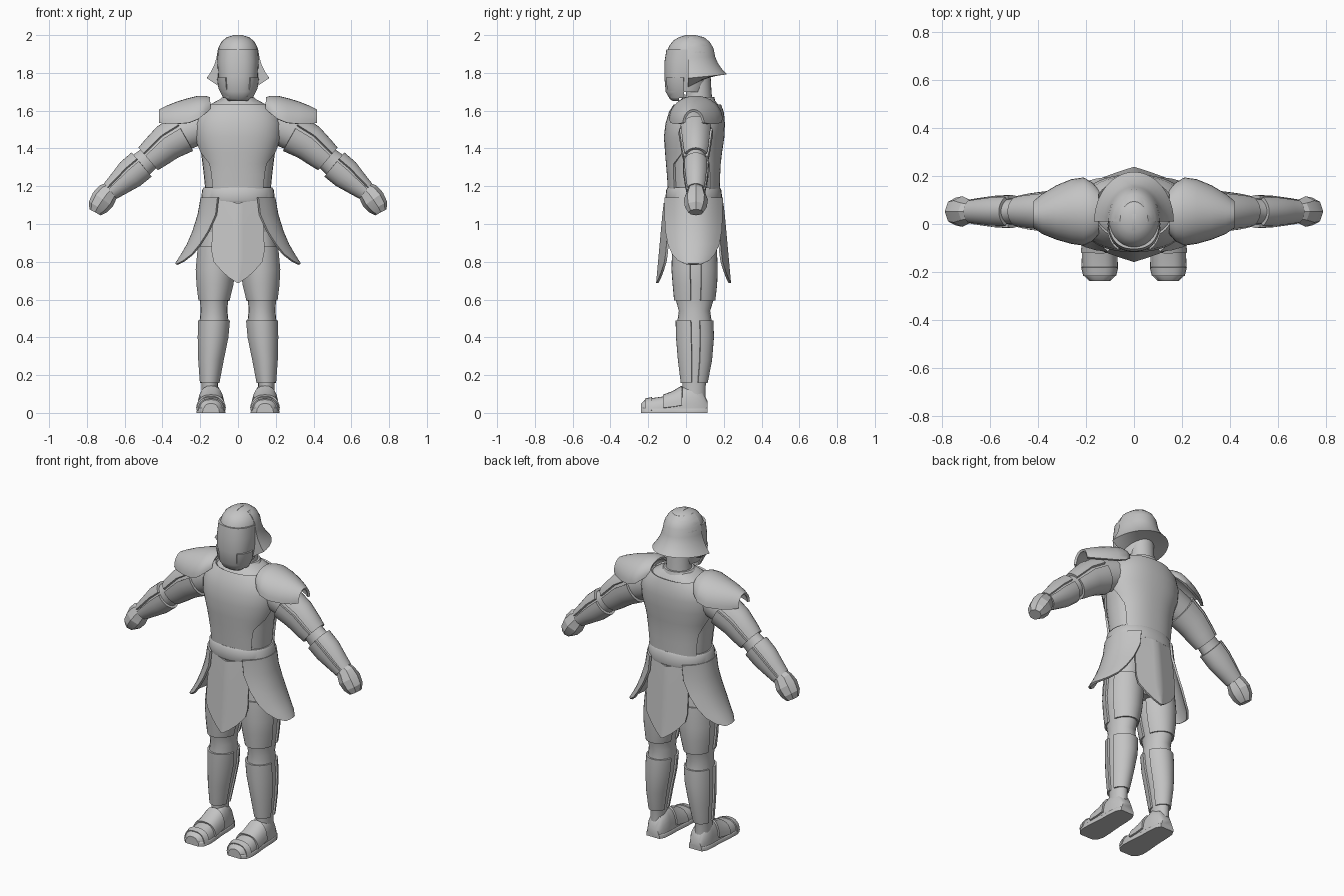
import bpy, bmesh, math
from mathutils import Vector

if "Cube" in bpy.data.objects:
    bpy.data.objects.remove(bpy.data.objects["Cube"])

PI = math.pi
steel = bpy.data.materials.new("plain_grey")
steel.diffuse_color = (0.55, 0.55, 0.55, 1)
steel.use_nodes = True
steel.node_tree.nodes["Principled BSDF"].inputs["Base Color"].default_value = steel.diffuse_color


def finish(name, bm, thick=0, mirror=False, angle=35):
    bmesh.ops.recalc_face_normals(bm, faces=bm.faces)
    me = bpy.data.meshes.new(name)
    bm.to_mesh(me)
    bm.free()
    me.materials.append(steel)
    ob = bpy.data.objects.new(name, me)
    bpy.context.collection.objects.link(ob)
    if thick:
        s = ob.modifiers.new("thickness", 'SOLIDIFY')
        s.thickness, s.offset = thick, 0
    if mirror:
        m = ob.modifiers.new("mirror", 'MIRROR')
        m.use_mirror_merge = False
    bpy.ops.object.select_all(action='DESELECT')
    ob.select_set(True)
    bpy.context.view_layer.objects.active = ob
    bpy.ops.object.convert(target='MESH')
    bpy.ops.object.shade_smooth_by_angle(angle=math.radians(angle))
    return ob


def skin(name, rows, closed, **kw):
    """Bridge rows of points; closed rows get end caps."""
    bm = bmesh.new()
    vr = [[bm.verts.new(p) for p in r] for r in rows]
    n = len(vr[0])
    for a, b in zip(vr, vr[1:]):
        for i in range(n if closed else n - 1):
            j = (i + 1) % n
            bm.faces.new((a[i], a[j], b[j], b[i]))
    if closed:
        bm.faces.new(vr[0])
        bm.faces.new(vr[-1])
    return finish(name, bm, **kw)


def loft(name, rings, n=24, arc=None, solid=False, power=2.0, **kw):
    """Rings are (centre, U, V[, arc]). No arc: tube. Arc: open shell, or solid D shape."""
    rows = []
    full = arc is None and len(rings[0]) == 3
    for r in rings:
        c, u, v = (Vector(k) for k in r[:3])
        a0, a1 = r[3] if len(r) > 3 else (arc or (0, 2 * PI))
        row = []
        for i in range(n):
            a = a0 + (a1 - a0) * i / (n if full else n - 1)
            f = lambda t: math.copysign(abs(t) ** (2 / power), t)
            row.append(c + u * f(math.cos(a)) + v * f(math.sin(a)))
        rows.append(row)
    return skin(name, rows, full or solid, **kw)


def upright(rings, grow=0):
    """(z, xc, rx, front, back) -> horizontal elliptical rings."""
    return [((x, (f + b) / 2, z), (rx + grow, 0, 0), (0, (b - f) / 2 + grow, 0)) for z, x, rx, f, b in rings]


def limb(pts, grow=0, y=0.052):
    """(x, z, ry, rv) path in the xz plane -> rings square to the path."""
    out = []
    for i, (x, z, ry, rv) in enumerate(pts):
        p, q = pts[max(i - 1, 0)], pts[min(i + 1, len(pts) - 1)]
        d = Vector((q[0] - p[0], 0, q[1] - p[1])).normalized()
        out.append(((x, y, z), (0, ry + grow, 0), Vector((-d.z, 0, d.x)) * (rv + grow)))
    return out


def front(gap): return (PI + gap, 2 * PI - gap)
def back(gap): return (gap, PI - gap)


# torso: inner body, then front and back plates with a cut-out at the waist side
body = [(1.18, 0, .185, -.095, .178), (1.26, 0, .193, -.1, .18), (1.32, 0, .2, -.105, .183),
        (1.38, 0, .208, -.11, .19), (1.46, 0, .23, -.116, .202), (1.53, 0, .235, -.108, .205),
        (1.59, 0, .215, -.09, .2), (1.63, 0, .165, -.065, .185), (1.665, 0, .1, -.03, .155)]
loft("torso", upright(body, -.012), 32, power=2.3)
for label, arc_of, wide in (("breast_plate", front, .8), ("back_plate", back, .6)):
    gaps = [wide, wide, wide * .95, .35, .03, .03, .03, .03, .03]
    loft(label, [r + (arc_of(g),) for r, g in zip(upright(body[:8], -.005), gaps)], 25, power=2.3, thick=.012)
loft("collar", upright([(1.6, 0, .13, -.07, .17), (1.65, 0, .105, -.035, .155), (1.672, 0, .085, -.015, .15)]))
loft("neck", upright([(1.6, 0, .08, -.01, .145), (1.7, 0, .07, 0, .135), (1.79, 0, .07, 0, .13)]))

# waist and hips
loft("belt", upright([(1.115, 0, .19, -.105, .19), (1.125, 0, .196, -.11, .193),
                      (1.18, 0, .19, -.105, .187), (1.192, 0, .182, -.098, .18)]), 32, power=2.2)
loft("hips", upright([(.8, 0, .1, -.03, .12), (.88, 0, .19, -.07, .16), (1.0, 0, .195, -.085, .17),
                      (1.13, 0, .185, -.1, .185)]), 28, power=2.2)

# skirt panels: ridged front and back, flared sides
tips = [(1.13, .125), (1.05, .13), (.95, .137), (.85, .138), (.8, .128), (.75, .085), (.715, .045), (.688, .004)]
for label, s in (("front_skirt", -1), ("back_skirt", 1)):
    rows = []
    for z, w in tips:
        t = (1.13 - z) / .44
        rows.append([(w * k / 5, .04 + s * (.152 + .04 * t - .034 * abs(w * k / 5) / .13),
                      z - (.02 * (1 - abs(k) / 5) if z > 1.1 else 0)) for k in range(-5, 6)])
    skin(label, rows, False, thick=.012)
# z, outer x, edge x, half span in y
flare = [(1.14, .192, .105, .15), (1.05, .208, .115, .15), (.96, .236, .155, .145), (.89, .266, .2, .132),
         (.84, .295, .24, .11), (.805, .317, .285, .08), (.787, .328, .32, .04)]
skin("side_skirt", [[(xe + (xo - xe) * (1 - abs(k / 6) ** 2.2), .04 + h * k / 6, z) for k in range(-6, 7)]
                    for z, xo, xe, h in flare], False, thick=.012, mirror=True)

# head: skull, face mask, rear neck guard
loft("helmet", upright([(1.7, 0, .088, -.095, .1), (1.78, 0, .105, -.105, .125), (1.86, 0, .11, -.105, .146),
                        (1.91, 0, .108, -.102, .146), (1.945, 0, .098, -.088, .134), (1.972, 0, .08, -.066, .115),
                        (1.99, 0, .055, -.035, .09), (2.0, 0, .02, .005, .05)]), 28)
mask = [(1.652, 0, .05, -.072, .01), (1.662, 0, .064, -.086, .02), (1.7, 0, .09, -.108, .07),
        (1.78, 0, .104, -.115, .1), (1.86, 0, .11, -.114, .14), (1.923, 0, .106, -.104, .14)]
loft("face_mask", upright(mask), 20, arc=front(.05), solid=True, power=2.4)
loft("cheek_guard", [((0, 0, z), (r, 0, 0), (0, ry, 0)) for z, r, ry in
                     ((1.67, .075, .088), (1.72, .1, .112), (1.775, .108, .119))], 8,
     arc=(PI * 1.68, PI * 1.98), power=2.4, thick=.008, mirror=True)
loft("neck_guard", [((0, .01, z), (rx, 0, 0), (0, b - .01, dz)) for z, rx, b, dz in
                    ((1.725, .095, .13, .06), (1.772, .166, .217, .02), (1.8, .147, .195, .015),
                     (1.84, .126, .17, .01), (1.88, .114, .155, .005), (1.93, .106, .146, 0),
                     (1.965, .088, .125, 0), (1.99, .058, .094, 0))], 24, arc=(0, PI), solid=True, mirror=False)
skin("crest", [[(x, .022 + .128 * math.cos(a) * k, 1.872 + .13 * math.sin(a) * k) for x, k in
                ((-.008, .97), (-.008, 1.0), (.008, 1.0), (.008, .97))]
               for a in (PI * (.05 + .75 * i / 14) for i in range(15))], True)

# shoulder guards: arched shells
guard = [(.15, .05, .085, 1.665, 1.61), (.175, .05, .115, 1.672, 1.585), (.21, .052, .135, 1.672, 1.555),
         (.26, .052, .128, 1.66, 1.535), (.32, .048, .107, 1.642, 1.53), (.38, .042, .077, 1.618, 1.53),
         (.415, .04, .05, 1.6, 1.535)]
loft("shoulder_guard", [((x, y, b), (0, r, 0), (0, 0, t - b)) for x, y, r, t, b in guard],
     17, arc=(0, PI), thick=.014, mirror=True)

# arms: inner limb, upper and lower plates, hand
arm = [(.19, 1.52, .09, .1), (.29, 1.48, .085, .1), (.375, 1.432, .077, .092), (.44, 1.375, .068, .08),
       (.475, 1.345, .06, .072), (.51, 1.315, .062, .076), (.57, 1.265, .06, .075), (.63, 1.213, .052, .058),
       (.675, 1.175, .045, .046)]
loft("arm", limb(arm, -.008), 16, mirror=True)
for label, part in (("upper_arm", arm[1:5]), ("forearm", arm[5:])):
    loft(label + "_outer_plate", limb(part), 11, arc=(.5, PI - .5), thick=.014, mirror=True)
    loft(label + "_inner_plate", limb(part), 13, arc=(PI - .3, 2 * PI + .3), thick=.014, mirror=True)
loft("hand", limb([(.655, 1.195, .038, .038), (.69, 1.165, .05, .058), (.715, 1.13, .064, .064),
                   (.742, 1.09, .058, .055), (.757, 1.062, .04, .034)]), 8, mirror=True, angle=20)

# legs: inner limb, thigh and shin plates
leg = [(.98, .105, .09, -.06, .15), (.88, .112, .1, -.07, .16), (.76, .119, .104, -.074, .165),
       (.68, .122, .097, -.068, .162), (.595, .127, .081, -.06, .152), (.54, .127, .078, -.045, .135),
       (.49, .127, .083, -.052, .142), (.4, .132, .08, -.05, .145), (.28, .143, .066, -.04, .135),
       (.16, .15, .05, -.025, .112), (.09, .15, .05, -.025, .11)]
loft("leg", upright(leg, -.007), 20, mirror=True)
for label, part in (("thigh", leg[1:5]), ("shin", leg[6:10])):
    loft(label + "_front_plate", upright(part, -.003), 15, arc=front(.2), thick=.012, mirror=True)
    loft(label + "_back_plate", upright(part, -.003), 15, arc=back(.3), thick=.012, mirror=True)

# feet: (y, half width, height) sections with flat underside
foot = [(.115, .04, .06), (.085, .056, .125), (.03, .061, .16), (-.02, .062, .135), (-.07, .065, .105),
        (-.12, .07, .087), (-.18, .072, .078), (-.215, .063, .07), (-.238, .04, .05)]


def shoe(part, grow=0, top=None):
    return [((.143, y, 0), (w + grow, 0, 0), (0, 0, top or h + grow)) for y, w, h in part]


loft("boot", shoe(foot), 15, arc=(0, PI), solid=True, power=2.6, mirror=True)
loft("sole", shoe(foot, .004, .03), 13, arc=(0, PI), solid=True, power=5, mirror=True)
loft("instep_plate", shoe(foot[3:6], .004), 13, arc=(.2, PI - .2), power=2.6, thick=.012, mirror=True)
loft("toe_cap", shoe(foot[6:8], .002), 13, arc=(.1, PI - .1), power=2.6, thick=.008, mirror=True)
